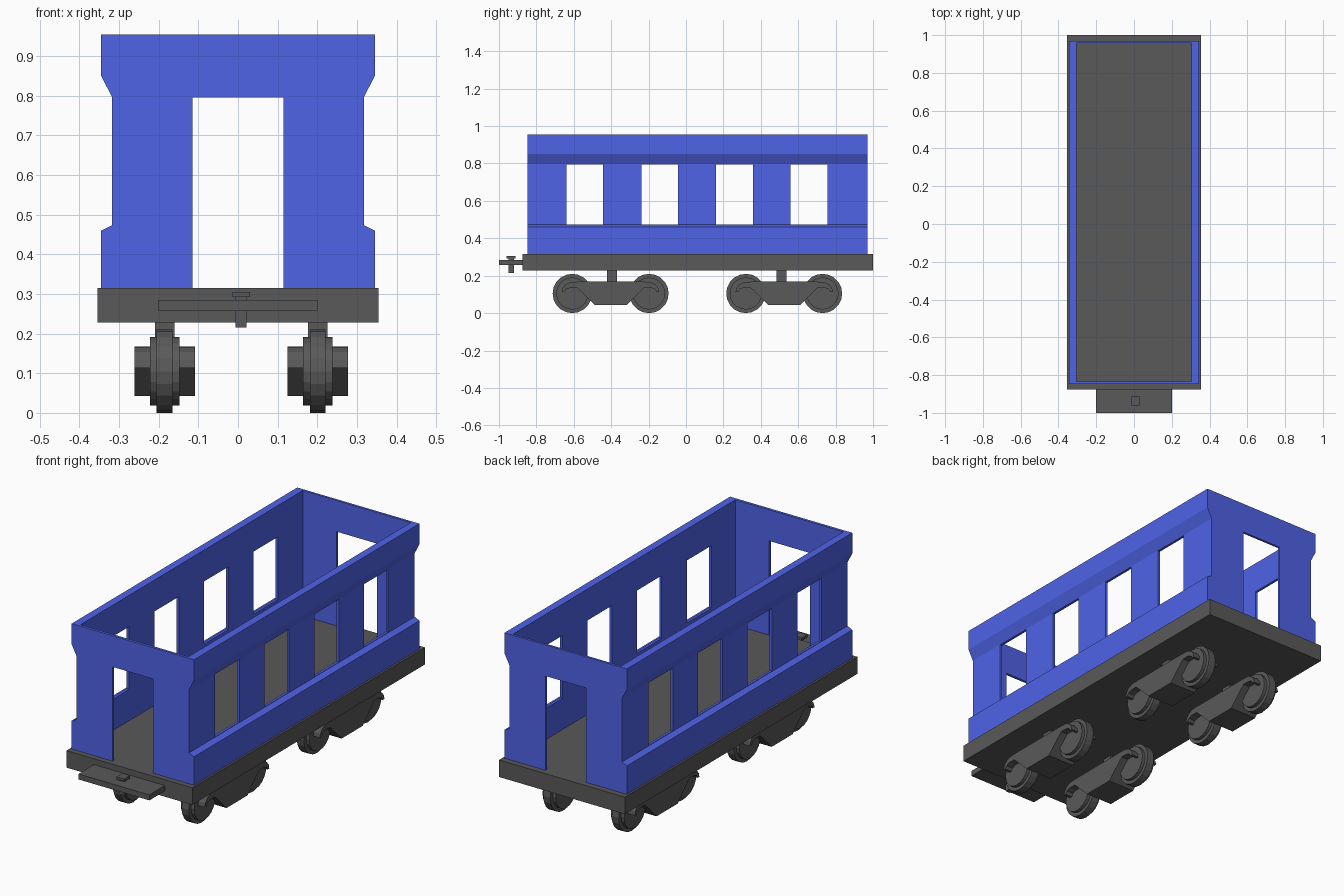
import bpy, bmesh, math
from mathutils import Matrix, Vector

if "Cube" in bpy.data.objects:
    bpy.data.objects.remove(bpy.data.objects["Cube"])

blue = bpy.data.materials.new("blue_paint")
blue.diffuse_color = (0.08, 0.125, 0.8, 1)
blue.use_nodes = True
blue.node_tree.nodes["Principled BSDF"].inputs["Base Color"].default_value = blue.diffuse_color
dark = bpy.data.materials.new("dark_iron")
dark.diffuse_color = (0.1, 0.1, 0.1, 1)
dark.use_nodes = True
dark.node_tree.nodes["Principled BSDF"].inputs["Base Color"].default_value = dark.diffuse_color


def make(name, bm, mat=dark):
    bmesh.ops.recalc_face_normals(bm, faces=bm.faces)
    me = bpy.data.meshes.new(name)
    bm.to_mesh(me)
    bm.free()
    ob = bpy.data.objects.new(name, me)
    bpy.context.collection.objects.link(ob)
    me.materials.append(mat)
    return ob


def box(name, x0, x1, y0, y1, z0, z1, mat=dark):
    bm = bmesh.new()
    m = (Matrix.Translation(((x0 + x1) / 2, (y0 + y1) / 2, (z0 + z1) / 2))
         @ Matrix.Diagonal((x1 - x0, y1 - y0, z1 - z0, 1)))
    bmesh.ops.create_cube(bm, size=1, matrix=m)
    return make(name, bm, mat)


def prism(name, pts, direction, mat=dark):
    bm = bmesh.new()
    face = bm.faces.new([bm.verts.new(p) for p in pts])
    ext = bmesh.ops.extrude_face_region(bm, geom=[face])
    vs = [v for v in ext["geom"] if isinstance(v, bmesh.types.BMVert)]
    bmesh.ops.translate(bm, verts=vs, vec=Vector(direction))
    return make(name, bm, mat)


def cut(ob, boxes):
    # subtract each box in turn, then remove the cutter
    for dims in boxes:
        cutter = box("cutter", *dims, mat=blue)
        cutter.hide_render = True
        mod = ob.modifiers.new("cut", 'BOOLEAN')
        mod.operation, mod.solver, mod.object = 'DIFFERENCE', 'EXACT', cutter
        bpy.context.view_layer.objects.active = ob
        bpy.ops.object.modifier_apply(modifier=mod.name)
        bpy.data.objects.remove(cutter)


# chassis slab, coupling plate and its pin
box("chassis", -0.355, 0.355, -0.875, 1.0, 0.228, 0.315)
box("coupling_plate", -0.2, 0.2, -1.0, -0.865, 0.257, 0.285)
box("coupling_pin", -0.006, 0.022, -0.95, -0.92, 0.215, 0.30)
box("coupling_pin_head", -0.014, 0.03, -0.96, -0.912, 0.292, 0.305)

# carriage body: hollowed prism with doorways and windows
side = [(0.345, 0.315), (0.345, 0.46), (0.318, 0.473),
        (0.318, 0.797), (0.345, 0.85), (0.345, 0.955)]
outline = side + [(-x, z) for x, z in reversed(side)]
body = prism("carriage_body", [(x, -0.848, z) for x, z in outline],
             (0, 1.818, 0), blue)
windows = [(-0.5, 0.5, y, y + 0.197, 0.475, 0.795)
           for y in (-0.64, -0.239, 0.161, 0.56)]
cut(body, [(-0.305, 0.305, -0.834, 0.958, 0.2, 1.1),
           (-0.115, 0.115, -1.2, 1.2, 0.2, 0.796)] + windows)

# bogie frame: trapezoid beam with hooks over both axles
half = [(0.175, 0.168), (0.215, 0.166), (0.24, 0.153), (0.256, 0.133),
        (0.26, 0.113), (0.246, 0.113), (0.238, 0.128), (0.215, 0.136),
        (0.18, 0.136), (0.155, 0.113), (0.085, 0.043)]
frame = half + [(-y, z) for y, z in reversed(half)]


def wheel(name, x, y):
    # stepped disc: wide tread with a narrow taller flange
    bm = bmesh.new()
    for r, w in ((0.105, 0.04), (0.086, 0.075)):
        bmesh.ops.create_cone(
            bm, cap_ends=True, segments=20, radius1=r, radius2=r, depth=w,
            matrix=Matrix.Translation((x, y, 0.105))
            @ Matrix.Rotation(math.pi / 2, 4, 'Y'))
    make(name, bm)


for sx, sname in ((-1, "left"), (1, "right")):
    cx = 0.008 + sx * 0.193
    for cy, py, end in ((-0.403, -0.395, "front"), (0.525, 0.51, "rear")):
        tag = f"{end}_{sname}"
        prism("bogie_frame_" + tag,
              [(cx - 0.076, cy + y, z) for y, z in frame], (0.152, 0, 0))
        box("bogie_post_" + tag, cx - 0.025, cx + 0.025,
            py - 0.027, py + 0.027, 0.16, 0.235)
        for i, dy in enumerate((-0.205, 0.205)):
            wheel(f"wheel_{tag}_{i + 1}", cx, cy + dy)
